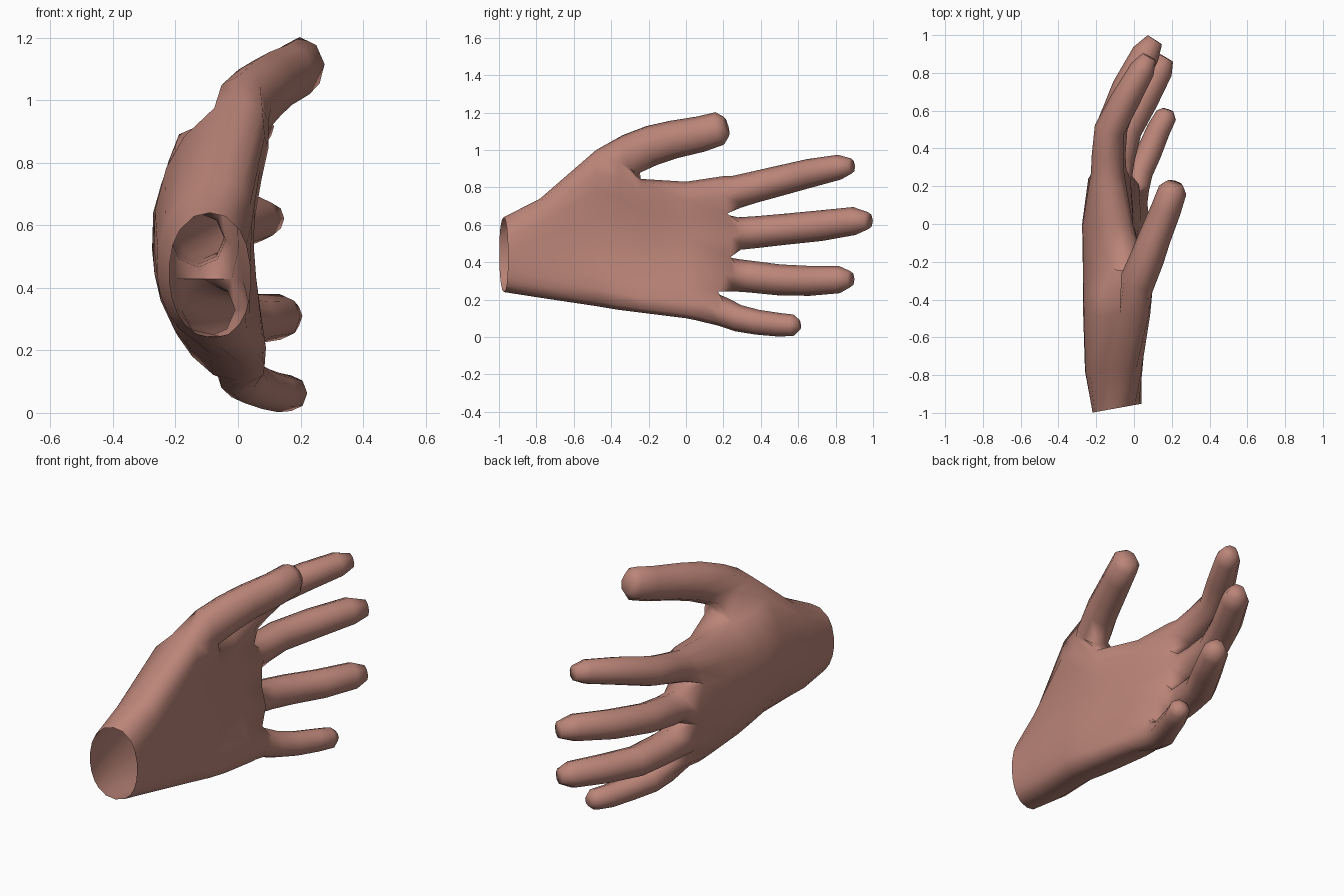
import bpy, bmesh, math
from mathutils import Vector

if "Cube" in bpy.data.objects:
    bpy.data.objects.remove(bpy.data.objects["Cube"])

skin = bpy.data.materials.new("skin")
skin.diffuse_color = (0.50, 0.235, 0.19, 1)
skin.use_nodes = True
skin.node_tree.nodes["Principled BSDF"].inputs["Base Color"].default_value = skin.diffuse_color

# column positions across the palm, little-finger edge (0) to index edge (1)
COLS = [.03, .11, .20, .32, .44, .58, .74, .86, .97]
KNUCKLE_Y = [.05, .11, .17, .21, .24, .24, .22, .21, .20]

# palm stations: y, z bottom, z top, centre x at bottom / middle / top, half thickness, roundness
STATIONS = [
    (-.975, .24, .64, -.08, -.09, -.09, .13, 2.2),
    (-.78, .21, .74, -.06, -.11, -.05, .15, 2.4),
    (-.48, .165, 1.0, .00, -.11, .015, .16, 2.6),
    (-.36, .145, .96, .01, -.112, .03, .16, 2.8),
    (-.24, .13, .845, .015, -.118, -.02, .153, 3.0),
    (.00, .10, .83, .015, -.13, -.10, .138, 3.2),
    (.20, .09, .86, .02, -.12, -.13, .112, 3.2),
]

# finger paths: x, y, z, radius (little, ring, middle, index)
FINGERS = [
    [(.005, .20, .133, .078), (.03, .28, .100, .072), (.08, .38, .079, .067),
     (.13, .50, .065, .063), (.17, .575, .063, .057), (.18, .605, .066, .03)],
    [(-.095, .27, .33, .087), (-.08, .35, .322, .085), (-.04, .50, .305, .083),
     (.05, .66, .300, .08), (.135, .82, .307, .073), (.17, .88, .31, .042)],
    [(-.127, .285, .553, .087), (-.13, .37, .56, .085), (-.115, .52, .575, .083),
     (-.035, .72, .595, .082), (.062, .90, .620, .075), (.11, .975, .622, .045)],
    [(-.14, .27, .776, .088), (-.14, .36, .80, .084), (-.13, .50, .835, .081),
     (-.045, .66, .875, .077), (.045, .82, .908, .067), (.08, .885, .915, .04)],
]
THUMB = [(.02, -.30, .975, .112), (.07, -.18, 1.025, .108), (.11, -.07, 1.055, .102),
         (.17, .08, 1.085, .096), (.205, .18, 1.115, .09), (.215, .215, 1.125, .055)]

bm = bmesh.new()


def bridge(a, b):
    n = len(a)
    for j in range(n):
        bm.faces.new((a[j], a[(j + 1) % n], b[(j + 1) % n], b[j]))


def digit(loop, path, side, flat=1.0):
    """Grow an eight-sided finger from an opening along a path and cap its tip."""
    pts = [Vector(p[:3]) for p in path]
    for i, p in enumerate(pts):
        t = (pts[min(i + 1, len(pts) - 1)] - pts[max(i - 1, 0)]).normalized()
        v = (side - t * side.dot(t)).normalized()
        u = v.cross(t)
        if u.x > 0:
            u = -u
        ring = []
        for j in range(8):
            a = (j - 1) * math.pi / 4
            ring.append(bm.verts.new(p + (u * math.cos(a) * flat + v * math.sin(a)) * path[i][3]))
        bridge(loop, ring)
        loop = ring
    bm.faces.new(loop)


def palm_ring(i):
    """Bowed, rounded cross-section: back columns, index edge, front columns, little edge."""
    y, zb, zt, x0, x1, x2, h, p = STATIONS[i]
    last = i == len(STATIONS) - 1

    def vert(t, sign, k):
        x = x0 * (2*t - 1) * (t - 1) + x1 * 4 * t * (1 - t) + x2 * t * (2*t - 1)
        thick = h * max(0, 1 - abs(2*t - 1) ** p) ** (1 / p)
        yy = KNUCKLE_Y[k] if last else y
        if last and k in (2, 4, 6):      # webs, cut further back between the knuckles
            thick *= .8
            if sign < 0:
                yy -= .06
        x += sign * thick
        if i == 0:
            yy += .18 * (x + .09)
        return bm.verts.new((x, yy, zb + (zt - zb) * t))

    ring = [vert(t, -1, k) for k, t in enumerate(COLS)]
    ring.append(vert(1, 0, 8))
    ring += [vert(COLS[k], 1, k) for k in range(8, -1, -1)]
    ring.append(vert(0, 0, 0))
    return ring


# palm, leaving an opening for the thumb
rings = [palm_ring(i) for i in range(len(STATIONS))]
for i in range(len(rings) - 1):
    a, b = rings[i], rings[i + 1]
    for j in range(20):
        if i in (2, 3) and j in (8, 9):
            continue
        k = (j + 1) % 20
        bm.faces.new((a[j], a[k], b[k], b[j]))

# four fingers from the knuckle ring, sharing the webs
end = rings[-1]
web = {0: end[19], 8: end[9]}
for k in (2, 4, 6):
    web[k] = bm.verts.new((end[k].co + end[18 - k].co) / 2)
for n, path in enumerate(FINGERS):
    k = 2 * n
    loop = [end[k], end[k + 1], end[k + 2], web[k + 2],
            end[16 - k], end[17 - k], end[18 - k], web[k]]
    digit(loop, path, Vector((0, 0, 1)))

# thumb from the side opening
r2, r3, r4 = rings[2:5]
digit([r2[8], r3[8], r4[8], r4[9], r4[10], r3[10], r2[10], r2[9]], THUMB, Vector((0, 0, -1)), .84)

# orient the skin outward, then leave the wrist open
cap = bm.faces.new(rings[0])
bmesh.ops.delete(bm, geom=[v for v in bm.verts if not v.link_faces], context='VERTS')
bmesh.ops.recalc_face_normals(bm, faces=bm.faces[:])
bmesh.ops.delete(bm, geom=[cap], context='FACES_ONLY')

mesh = bpy.data.meshes.new("hand")
bm.to_mesh(mesh)
bm.free()
mesh.materials.append(skin)
hand = bpy.data.objects.new("hand", mesh)
bpy.context.collection.objects.link(hand)
bpy.context.view_layer.objects.active = hand
hand.select_set(True)
bpy.ops.object.shade_smooth_by_angle(angle=math.radians(85))
